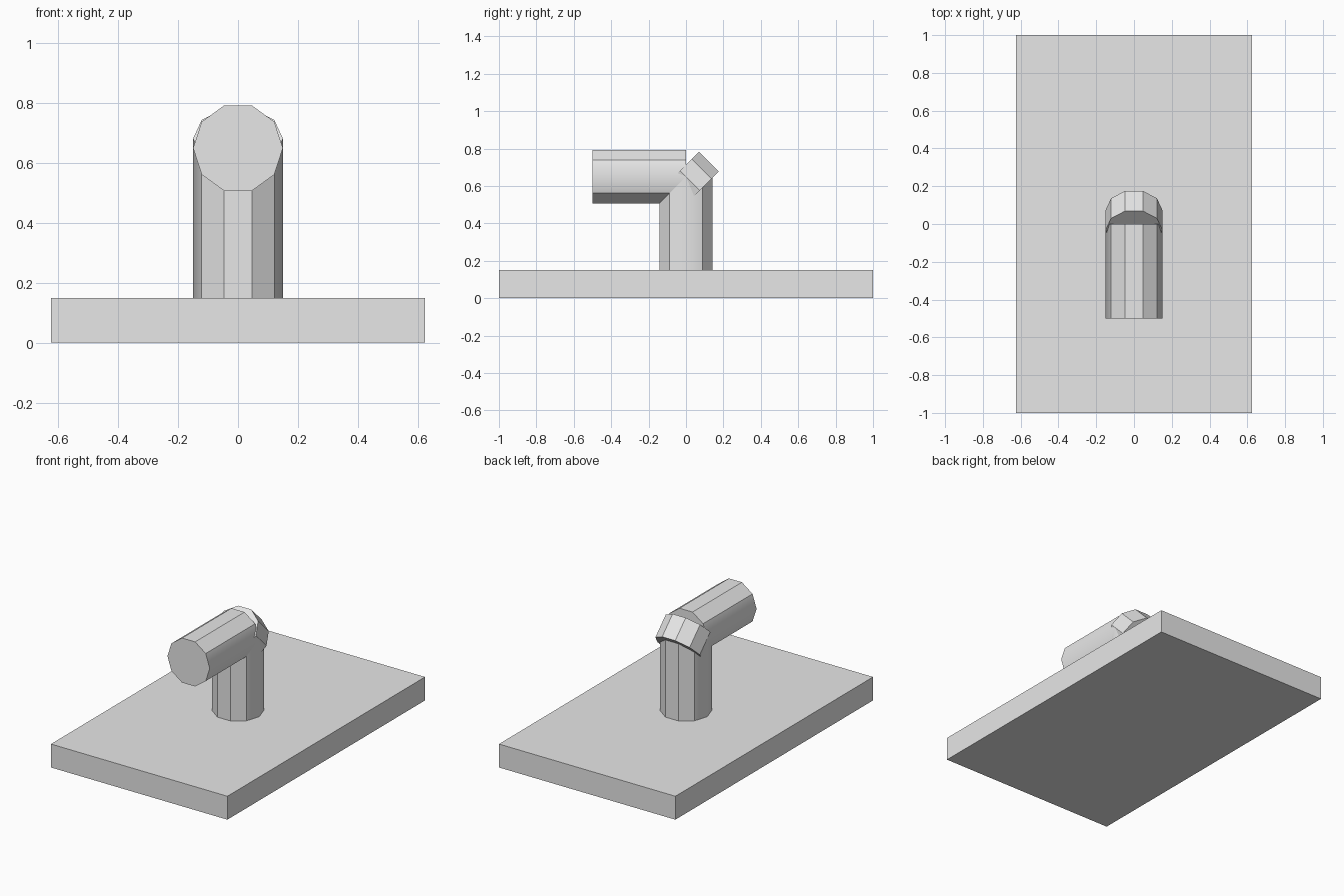
import bpy
import bmesh
from math import cos, sin, tau, radians
from mathutils import Matrix, Vector

cube = bpy.data.objects.get("Cube")
if cube:
    bpy.data.objects.remove(cube, do_unlink=True)

GREY = (0.8, 0.8, 0.8, 1.0)
grey = bpy.data.materials.new("plain_grey")
grey.use_nodes = True
grey.diffuse_color = GREY
grey.node_tree.nodes["Principled BSDF"].inputs["Base Color"].default_value = GREY

SIDES, RADIUS = 10, 0.15
JOINT_Z = 0.65


def add_object(name, bm):
    bmesh.ops.recalc_face_normals(bm, faces=bm.faces)
    mesh = bpy.data.meshes.new(name)
    bm.to_mesh(mesh)
    bm.free()
    mesh.materials.append(grey)
    obj = bpy.data.objects.new(name, mesh)
    bpy.context.collection.objects.link(obj)
    return obj


def add_prism(name, start, length, tilt, soft_sides=False):
    """Ten-sided bar from start, running along z tilted about the x axis."""
    bm = bmesh.new()
    ring = [bm.verts.new((RADIUS * cos(tau * i / SIDES), RADIUS * sin(tau * i / SIDES), 0))
            for i in range(SIDES)]
    cap = bm.faces.new(ring)
    top = bmesh.ops.extrude_face_region(bm, geom=[cap], use_keep_orig=True)["geom"]
    top_verts = [g for g in top if isinstance(g, bmesh.types.BMVert)]
    bmesh.ops.translate(bm, verts=top_verts, vec=(0, 0, length))
    bm.normal_update()
    for face in bm.faces:
        face.smooth = soft_sides and abs(face.normal.x) > 0.9
    matrix = Matrix.Translation(start) @ Matrix.Rotation(radians(tilt), 4, "X")
    bmesh.ops.transform(bm, matrix=matrix, verts=bm.verts)
    return add_object(name, bm)


# Base slab
bm = bmesh.new()
bmesh.ops.create_cube(bm, size=1)
bmesh.ops.scale(bm, vec=(1.25, 2, 0.15), verts=bm.verts)
bmesh.ops.translate(bm, vec=(0, 0, 0.075), verts=bm.verts)
add_object("base_slab", bm)

# Upright post and forward arm meeting at the joint
add_prism("post", Vector((0, 0, 0.15)), JOINT_Z - 0.15, 0, True)
add_prism("arm", Vector((0, 0, JOINT_Z)), 0.5, 90, True)

# Short slanted elbow collar across the joint
slant = Vector((0, -1, 1)).normalized()
add_prism("elbow_collar", Vector((0, 0, JOINT_Z)) - slant * 0.105, 0.15, 45)
